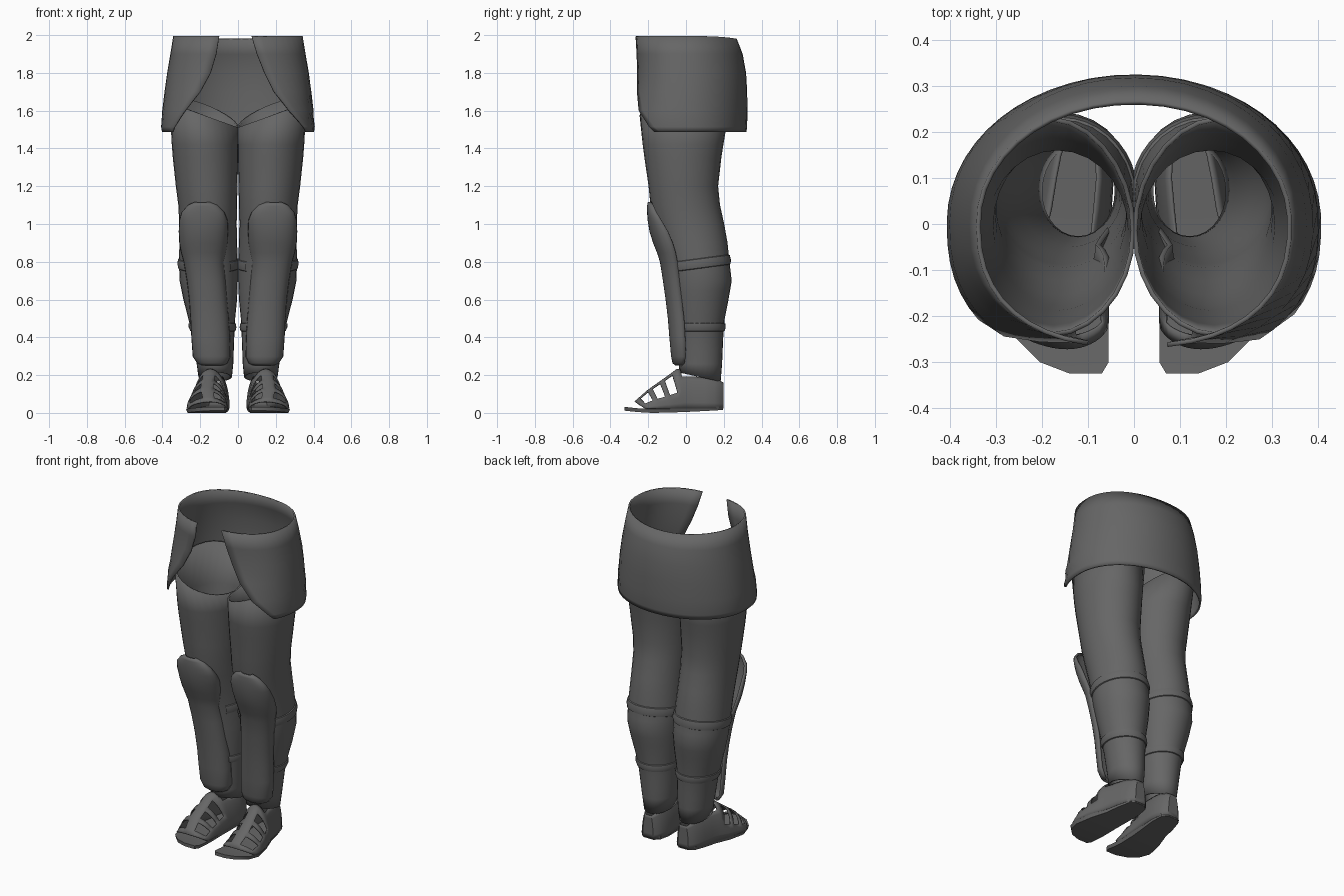
import bpy, bmesh, math
from math import sin, cos, pi

if "Cube" in bpy.data.objects:
    bpy.data.objects.remove(bpy.data.objects["Cube"])

grey = bpy.data.materials.new("dark_grey")
grey.diffuse_color = (0.133, 0.133, 0.133, 1)
grey.use_nodes = True
grey.node_tree.nodes["Principled BSDF"].inputs["Base Color"].default_value = grey.diffuse_color


def lerp_row(table, k):
    """Interpolate a table of rows sorted by their first value."""
    k = min(max(k, table[0][0]), table[-1][0])
    for a, b in zip(table, table[1:]):
        if k <= b[0]:
            f = (k - a[0]) / (b[0] - a[0])
            return [p + (q - p) * f for p, q in zip(a[1:], b[1:])]


def loft(name, rows, closed=False, keep=None, extra=(), caps=False,
         thick=0.0, mirror=True, angle=40):
    """Skin rows of points; keep(i, j) chooses the faces that stay."""
    bm = bmesh.new()
    grid = [[bm.verts.new(p) for p in row] for row in rows]
    n = len(rows[0])
    for i in range(len(rows) - 1):
        for j in range(n if closed else n - 1):
            if keep is None or keep(i, j):
                k = (j + 1) % n
                bm.faces.new((grid[i][j], grid[i][k], grid[i + 1][k], grid[i + 1][j]))
    for quad in extra:
        bm.faces.new([grid[i][j] for i, j in quad])
    if caps:
        bm.faces.new(grid[0])
        bm.faces.new(grid[-1])
    loose = [v for v in bm.verts if not v.link_faces]
    bmesh.ops.delete(bm, geom=loose, context='VERTS')
    bmesh.ops.recalc_face_normals(bm, faces=bm.faces)
    mesh = bpy.data.meshes.new(name)
    bm.to_mesh(mesh)
    bm.free()
    mesh.materials.append(grey)
    ob = bpy.data.objects.new(name, mesh)
    bpy.context.collection.objects.link(ob)
    bpy.context.view_layer.objects.active = ob
    ob.select_set(True)
    bpy.ops.object.shade_smooth_by_angle(angle=math.radians(angle))
    ob.select_set(False)
    if thick:
        mod = ob.modifiers.new("thickness", 'SOLIDIFY')
        mod.thickness, mod.offset = thick, 0
    if mirror:
        mod = ob.modifiers.new("other_side", 'MIRROR')
        mod.use_mirror_merge = False
    return ob


# Skirt: flared wrap, open at the front
# z, half width, back depth, front depth, left edge x, right edge x
SKIRT = [(1.488, .398, .315, .315, .345, .36), (1.515, .402, .319, .315, .335, .345),
         (1.6, .396, .32, .305, .28, .27), (1.7, .384, .319, .278, .2, .19),
         (1.8, .37, .313, .265, .145, .14), (1.9, .353, .295, .262, .115, .1),
         (1.994, .338, .264, .265, .1, .072)]
rows = []
for z, rx, back, front, left, right in SKIRT:
    a0 = -pi + math.asin((left / rx) ** 1.2)
    a1 = pi - math.asin((right / rx) ** 1.2)
    row = []
    for i in range(41):
        a = a0 + (a1 - a0) * i / 40
        n = 2.05 if cos(a) > 0 else 2.4
        x = math.copysign(abs(sin(a)) ** (2 / n), a) * rx
        y = math.copysign(abs(cos(a)) ** (2 / n), cos(a)) * (back if cos(a) > 0 else front)
        dip = -.015 * max(cos(a), 0) ** 3 if z > 1.95 else 0
        row.append((x, y, z + dip))
    rows.append(row)
loft("skirt", rows, thick=.01, mirror=False)

# Legs: open tubes  (z, inner x, outer x, front y, back y)
LEG = [(.16, .04, .2, -.03, .178), (.26, .03, .214, -.033, .186), (.4, .025, .235, -.045, .192),
       (.5, .02, .258, -.055, .2), (.6, .01, .284, -.07, .22), (.7, .006, .304, -.085, .237),
       (.8, .006, .308, -.1, .225), (.9, .01, .305, -.13, .215), (1.0, .012, .306, -.16, .197),
       (1.1, .01, .311, -.183, .175), (1.2, .008, .324, -.193, .165), (1.35, .004, .34, -.215, .182),
       (1.5, .002, .352, -.235, .205), (1.7, .002, .36, -.25, .24)]


def leg_point(z, a, grow=0.0):
    x0, x1, y0, y1 = lerp_row(LEG, z)
    return ((x0 + x1) / 2 + ((x1 - x0) / 2 + grow) * cos(a),
            (y0 + y1) / 2 + ((y1 - y0) / 2 + grow) * sin(a), z)


angles = [2 * pi * i / 28 for i in range(28)]
heights = [r[0] for r in LEG[1:-1]]
heights = sorted(heights + [.33, .65, .75, 1.42])
rows = [[leg_point(.19 - .024 * sin(a), a) for a in angles]]
rows += [[leg_point(z, a) for a in angles] for z in heights if z < 1.45]
rows.append([leg_point(1.51 + .13 * (.5 + .5 * cos(a)) + .06 * max(sin(a), 0), a) for a in angles])
loft("legs", rows, closed=True, thick=.01)


# Straps: bulging bands round the calf, ending under the shin guard
def strap(name, z, tilt, half):
    rows = []
    for dz, grow in ((-half, 0), (-half * .8, .01), (0, .014), (half * .8, .01), (half, 0)):
        row = []
        for i in range(29):
            a = -pi * .25 + pi * 1.5 * i / 28
            row.append(leg_point(z + dz + tilt * sin(a), a, grow))
        rows.append(row)
    loft(name, rows)


strap("upper_straps", .79, .022, .029)
strap("lower_straps", .453, 0, .024)

# Shin guards with knee caps  (z, centre x, half width, edge y, front y)
GUARD = [(.255, .135, .05, -.02, -.052), (.266, .136, .075, -.008, -.066), (.3, .14, .094, 0, -.073),
         (.4, .145, .096, -.004, -.082), (.5, .15, .096, -.01, -.09), (.6, .158, .095, -.022, -.102),
         (.7, .168, .097, -.034, -.116), (.8, .18, .102, -.045, -.132), (.85, .182, .114, -.055, -.148),
         (.9, .183, .122, -.07, -.168), (.96, .183, .125, -.095, -.187), (1.02, .183, .122, -.13, -.197),
         (1.06, .185, .108, -.155, -.2), (1.095, .187, .075, -.172, -.2), (1.113, .19, .035, -.182, -.197)]
rows = [[(cx + hw * cos(pi * i / 16), ye - (ye - yf) * sin(pi * i / 16) ** .75, z)
         for i in range(17)] for z, cx, hw, ye, yf in GUARD]
loft("shin_guards", rows, thick=.012, angle=50)

# Sandal soles  (y, centre x, half width, bottom z)
SOLE = [(-.325, .105, .035, .012), (-.3, .13, .075, .009), (-.25, .155, .1, .004),
        (-.18, .165, .11, 0), (-.08, .155, .1, .002), (.02, .135, .085, .006),
        (.1, .125, .08, .01), (.17, .12, .065, .014), (.195, .12, .035, .015)]
rows = [[(cx - hw * .93, y, z), (cx + hw * .93, y, z), (cx + hw, y, z + .02), (cx - hw, y, z + .02)]
        for y, cx, hw, z in SOLE]
loft("sandal_soles", rows, closed=True, caps=True)

# Sandal uppers: arched shell with slits at both sides and an open ankle
CREST = [(-.28, .05), (-.24, .085), (-.2, .12), (-.15, .155), (-.1, .19), (-.05, .228),
         (0, .235), (.1, .225), (.17, .21), (.2, .19)]
STATIONS = (-.27, -.245, -.205, -.18, -.14, -.115, -.075, -.05, -.03, .03, .1, .15, .18, .196)
rows = []
for ys in STATIONS:
    shear = .055 * min(max((.08 - ys) / .15, 0), 1)
    row = []
    for j in range(21):
        t = pi * j / 20
        y = ys + shear * (1 - sin(t))
        cx, hw, _ = lerp_row(SOLE, y)
        h = lerp_row(CREST, ys)[0]
        row.append((cx + hw * .97 * cos(t), y, .022 + (h - .022) * sin(t)))
    rows.append(row)


def upper_face(i, j):
    if i in (1, 3, 5):                      # slits
        return not (3 <= j <= 7 or 12 <= j <= 16)
    return i < 8 or not 6 <= j <= 13        # ankle opening


last = len(rows) - 1
heel = [((last, j), (last, j + 1), (last, 19 - j), (last, 20 - j)) for j in range(6)]
loft("sandal_uppers", rows, keep=upper_face, extra=heel, thick=.007)
